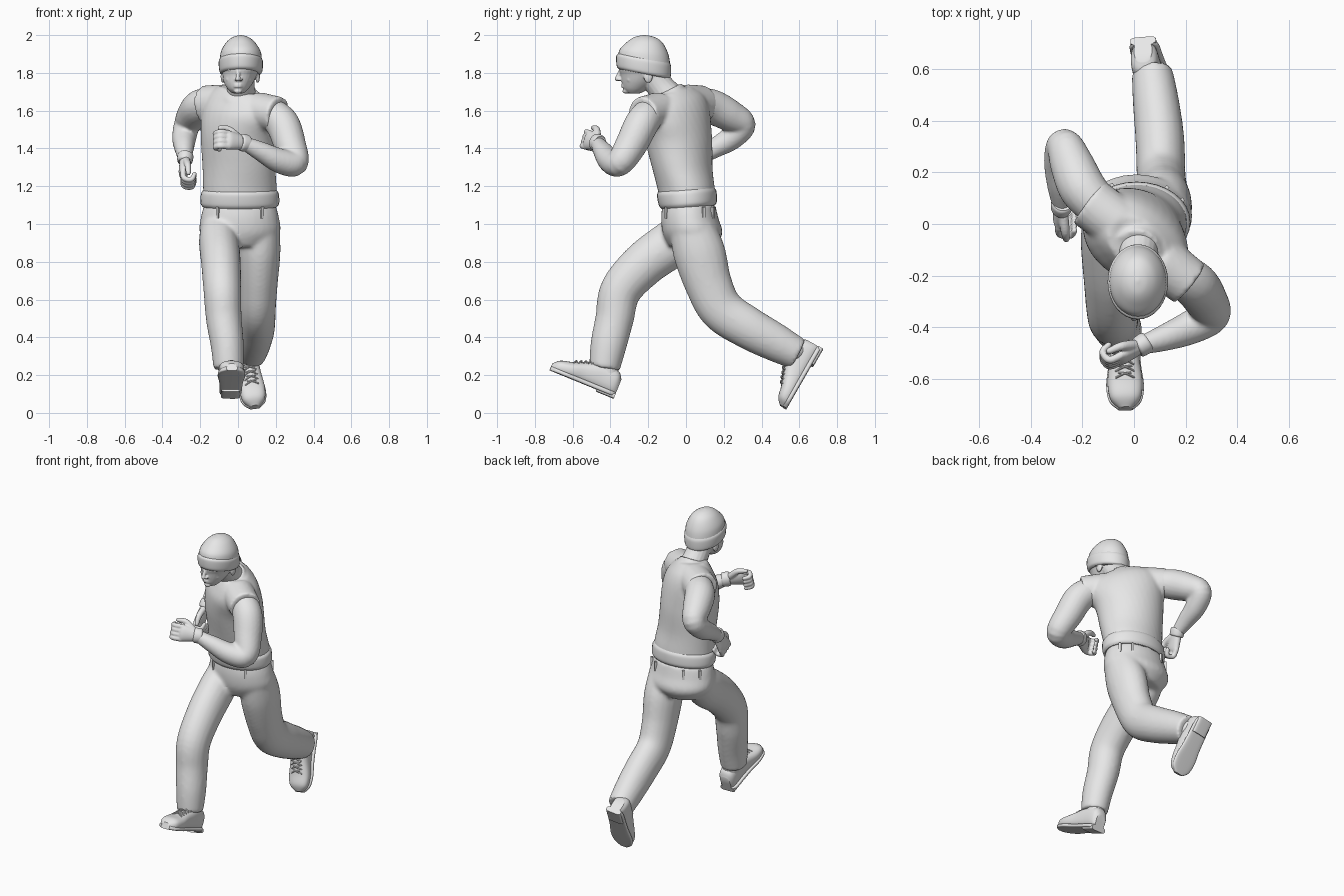
import bpy
import bmesh
from math import sin, cos, pi, radians
from mathutils import Vector, Matrix, Euler

if "Cube" in bpy.data.objects:
    bpy.data.objects.remove(bpy.data.objects["Cube"], do_unlink=True)

grey = bpy.data.materials.new("plain_grey")
grey.use_nodes = True
grey.diffuse_color = (0.8, 0.8, 0.8, 1)
grey.node_tree.nodes["Principled BSDF"].inputs["Base Color"].default_value = grey.diffuse_color

X, Y = Vector((1, 0, 0)), Vector((0, 1, 0))


def smooth_rows(rows, steps=6):
    """Pass a smooth curve through rows of position and size values."""
    pts = [Vector(r) for r in rows]
    out = []
    for i in range(len(pts) - 1):
        b, c = pts[i], pts[i + 1]
        a, d = pts[max(i - 1, 0)], pts[min(i + 2, len(pts) - 1)]
        for k in range(steps):
            t = k / steps
            out.append(b + (c - a) * (t / 2)
                       + (a * 2 - b * 5 + c * 4 - d) * (t * t / 2)
                       + (b * 3 - a - c * 3 + d) * (t * t * t / 2))
    return out + [pts[-1]]


def skin(bm, rings):
    """Bridge neighbouring rings and close both ends."""
    loops = [[bm.verts.new(p) for p in ring] for ring in rings]
    n = len(loops[0])
    for lo, hi in zip(loops, loops[1:]):
        for i in range(n):
            j = (i + 1) % n
            bm.faces.new((lo[i], lo[j], hi[j], hi[i]))
    bm.faces.new(loops[0][::-1])
    bm.faces.new(loops[-1])


def loft(bm, rows, n=32, power=1.0):
    """Rows hold x, y, z, half width, half depth and optional yaw, tilt, pitch."""
    rings = []
    for r in smooth_rows([tuple(r) + (0,) * (8 - len(r)) for r in rows]):
        turn = Euler([radians(v) for v in (r[7], r[6], r[5])]).to_matrix()
        ring = []
        for i in range(n):
            c, s = cos(2 * pi * i / n), sin(2 * pi * i / n)
            c = abs(c) ** power * (1 if c > 0 else -1)
            s = abs(s) ** power * (1 if s > 0 else -1)
            ring.append(Vector(r[:3]) + turn @ Vector((r[3] * c, r[4] * s, 0)))
        rings.append(ring)
    skin(bm, rings)


def tube(bm, rows, side=X, n=20, dome=True):
    """Rows hold x, y, z, radius and an optional second radius."""
    rows = smooth_rows([tuple(r) if len(r) == 5 else tuple(r) + (r[3],) for r in rows])
    mids = [Vector(r[:3]) for r in rows]
    spans = []
    for i, r in enumerate(rows):
        t = (mids[min(i + 1, len(mids) - 1)] - mids[max(i - 1, 0)]).normalized()
        spans.append((mids[i], t, r[3], r[4]))
    if dome:
        def cap(span, sign):
            m, t, a, b = span
            return [(m + t * sign * a * sin(q), t, a * cos(q), b * cos(q))
                    for q in (0.5, 1.0, 1.4)]
        spans = cap(spans[0], -1)[::-1] + spans + cap(spans[-1], 1)
    rings = []
    for m, t, a, b in spans:
        u = (side - t * side.dot(t)).normalized()
        v = t.cross(u)
        rings.append([m + u * a * cos(2 * pi * i / n) + v * b * sin(2 * pi * i / n)
                      for i in range(n)])
    skin(bm, rings)


def blob(bm, place, size):
    m = Matrix.Translation(place) @ Matrix.Diagonal((*size, 1))
    bmesh.ops.create_uvsphere(bm, u_segments=16, v_segments=10, radius=1, matrix=m)


def finish(name, bm, voxel=0, relax=0, frame=None):
    """Turn the bmesh into an object, optionally fused into one skin."""
    if frame:
        bm.transform(frame)
    bmesh.ops.recalc_face_normals(bm, faces=bm.faces)
    mesh = bpy.data.meshes.new(name)
    bm.to_mesh(mesh)
    bm.free()
    mesh.materials.append(grey)
    mesh.polygons.foreach_set("use_smooth", [True] * len(mesh.polygons))
    mesh.set_sharp_from_angle(angle=radians(40))
    ob = bpy.data.objects.new(name, mesh)
    bpy.context.collection.objects.link(ob)
    if voxel:
        fuse = ob.modifiers.new("fuse", 'REMESH')
        fuse.mode, fuse.voxel_size, fuse.use_smooth_shade = 'VOXEL', voxel, True
        soft = ob.modifiers.new("soften", 'SMOOTH')
        soft.factor, soft.iterations = 0.5, relax
    return ob


def frame_of(origin, forward, up, scale=1):
    """Local x is across, y is up and z is forward."""
    f = Vector(forward).normalized()
    u = Vector(up)
    u = (u - f * u.dot(f)).normalized()
    basis = Matrix((u.cross(f), u, f)).transposed().to_4x4()
    return Matrix.Translation(origin) @ basis @ Matrix.Scale(scale, 4)


# Vest: twisted trunk, shoulder caps and collar
bm = bmesh.new()
loft(bm, [(.01, .01, 1.11, .195, .145), (.01, .0, 1.19, .195, .152),
          (.005, -.02, 1.3, .195, .158, -14), (0, -.04, 1.45, .205, .17, -28, 3),
          (.01, -.06, 1.57, .225, .16, -38, 8), (.02, -.07, 1.65, .21, .13, -40, 12),
          (.015, -.08, 1.71, .13, .09, -40, 12)])
loft(bm, [(.01, -.1, 1.65, .115, .12, 0, 0, 28), (.01, -.112, 1.7, .092, .1, 0, 0, 28)])
tube(bm, [(.1, -.14, 1.6, .1), (.215, -.23, 1.578, .096)], dome=False)
tube(bm, [(-.06, 0, 1.64, .1), (-.175, .085, 1.632, .102)], dome=False)
finish("vest", bm, .01, 6)

# Vest hem band
bm = bmesh.new()
loft(bm, [(.01, .012, 1.09, .196, .142, 0, 0, 4), (.01, .01, 1.11, .208, .154, 0, 0, 4),
          (.01, .004, 1.16, .206, .158, 0, 0, 4), (.01, .002, 1.18, .194, .15, 0, 0, 4)])
finish("vest_hem", bm)

# Trousers: hips and two legs fused together
bm = bmesh.new()
loft(bm, [(.01, .015, 1.1, .19, .14), (.01, .02, 1.03, .208, .152),
          (.01, .035, .95, .212, .158), (.005, .03, .88, .15, .12)])
tube(bm, [(-.1, 0, .97, .1, .11), (-.1, -.07, .9, .107, .125), (-.09, -.22, .79, .105, .12),
          (-.083, -.345, .65, .1, .11), (-.075, -.378, .5, .095, .102),
          (-.057, -.41, .36, .088, .096), (-.05, -.432, .235, .08, .082)], dome=False)
tube(bm, [(.115, .03, .98, .105, .12), (.115, .07, .85, .11, .138), (.11, .12, .68, .1, .125),
          (.105, .19, .545, .095, .118), (.1, .33, .45, .095, .112),
          (.085, .47, .375, .09, .102), (.07, .59, .312, .08, .086)], dome=False)
finish("trousers", bm, .011, 7)

# Belt loops around the waist
bm = bmesh.new()
for angle in (30, 55, 118, 150, 235, 305):
    a = radians(angle)
    place = Matrix.Translation((.01 + .204 * cos(a), .018 + .15 * sin(a), 1.06))
    bmesh.ops.create_cube(bm, size=1, matrix=place @ Matrix.Rotation(a, 4, 'Z')
                          @ Matrix.Diagonal((.014, .014, .06, 1)))
finish("belt_loops", bm)

# Arms
bm = bmesh.new()
tube(bm, [(.17, -.19, 1.59, .083), (.235, -.235, 1.53, .09), (.275, -.29, 1.42, .085),
          (.3, -.352, 1.325, .072), (.22, -.4, 1.335, .066), (.12, -.44, 1.385, .052),
          (.03, -.47, 1.43, .036)], Y)
finish("left_arm", bm, .009, 5)
bm = bmesh.new()
tube(bm, [(-.14, .07, 1.64, .083), (-.2, .14, 1.62, .092), (-.24, .23, 1.575, .085),
          (-.27, .3, 1.525, .07), (-.285, .24, 1.455, .064), (-.285, .15, 1.4, .052),
          (-.28, .07, 1.345, .036)])
finish("right_arm", bm, .009, 5)


def hand(side, wrist, forward, back, thumb):
    """Loosely clenched hand with a wrist cuff."""
    frame = frame_of(wrist, forward, back, 1.12)
    bm = bmesh.new()
    loft(bm, [(0, 0, -.02, .028, .024), (0, 0, .03, .038, .024),
              (0, 0, .08, .046, .022), (0, -.003, .1, .042, .015)])
    for i in range(4):
        x = (i - 1.5) * .023
        tube(bm, [(x, 0, .085, .014), (x, -.008, .128, .0135), (x, -.045, .132, .0125),
                  (x, -.055, .1, .011)], n=10)
    tube(bm, [(thumb * .025, -.008, .025, .019), (thumb * .06, -.02, .07, .016),
              (thumb * .062, -.028, .115, .012)], Y, n=10)
    finish(side + "_hand", bm, .005, 3, frame)
    bm = bmesh.new()
    loft(bm, [(0, 0, -.025, .035, .034), (0, 0, -.015, .041, .038),
              (0, 0, .012, .041, .036), (0, 0, .02, .034, .03)])
    finish(side + "_cuff", bm, frame=frame)


hand("left", (.03, -.47, 1.43), (-.8, -.5, .15), (.5, -.8, .25), -1)
hand("right", (-.28, .07, 1.345), (-.1, -.5, -.8), (-1, 0, 0), 1)

# Head, neck and facial features
bm = bmesh.new()
loft(bm, [(0, -.275, 1.692, .03, .035), (0, -.265, 1.715, .055, .066),
          (.003, -.245, 1.75, .078, .096), (.01, -.225, 1.79, .092, .122),
          (.015, -.222, 1.83, .102, .132), (.015, -.22, 1.9, .09, .11)])
tube(bm, [(.02, -.06, 1.64, .085), (.015, -.13, 1.72, .074), (.015, -.18, 1.79, .072)])
tube(bm, [(.002, -.342, 1.82, .01), (0, -.356, 1.79, .011), (0, -.364, 1.768, .013)], n=12)
for s in (-1, 1):
    blob(bm, (.003 + s * .012, -.352, 1.765), (.01, .012, .008))
    blob(bm, (.005 + s * .036, -.318, 1.796), (.018, .012, .009))
    blob(bm, (.005 + s * .036, -.322, 1.818), (.028, .014, .008))
    blob(bm, (.005 + s * .048, -.295, 1.765), (.022, .022, .018))
    blob(bm, (.012 + s * .092, -.2, 1.78), (.012, .024, .034))
for z in (1.727, 1.738):
    blob(bm, (0, -.332, z), (.024, .012, .005))
blob(bm, (0, -.318, 1.703), (.022, .018, .013))
finish("head", bm, .005, 2)

# Knitted cap with a folded band
bm = bmesh.new()
loft(bm, [(.015, -.222, 1.85, .112, .142, 0, 0, -10), (.015, -.222, 1.91, .106, .13, 0, 0, -6),
          (.014, -.22, 1.962, .076, .094), (.014, -.22, 1.99, .04, .052),
          (.014, -.22, 2, .004, .005)])
finish("cap_crown", bm)
bm = bmesh.new()
loft(bm, [(.015, -.224, 1.795, .102, .134, 0, 0, -11), (.015, -.224, 1.81, .114, .146, 0, 0, -11),
          (.015, -.224, 1.86, .117, .148, 0, 0, -11), (.015, -.222, 1.878, .108, .139, 0, 0, -10)])
finish("cap_band", bm)


def shoe(side, heel, forward, up, ankle):
    """Laced shoe on a separate sole, with a sock up to the trouser leg."""
    frame = frame_of(heel, forward, up)
    outline = [(0, .035, .1), (.03, .052, .135), (.11, .055, .145), (.19, .059, .118),
               (.27, .068, .088), (.335, .058, .07), (.37, .024, .04)]
    bm = bmesh.new()
    loft(bm, [(0, h / 2, f, w, h / 2) for f, w, h in outline], power=.8)
    finish(side + "_shoe", bm, frame=frame)
    bm = bmesh.new()
    loft(bm, [(0, .013, f, w + .005, .013) for f, w, h in outline], power=.5)
    loft(bm, [(0, .005, f, .05, .016) for f in (.0, .05, .1)], power=.5)
    finish(side + "_sole", bm, frame=frame)
    bm = bmesh.new()
    for i in range(5):
        f, h = .15 + i * .024, .137 - i * .0095
        for s in (-1, 1):
            tube(bm, [(-.034 * s, h - .014, f, .004), (0, h + .002, f + .01, .004),
                      (.034 * s, h - .014, f + .02, .004)], Y, n=8)
    finish(side + "_laces", bm, frame=frame)
    bm = bmesh.new()
    tube(bm, [(*(frame @ Vector((0, .09, .065))), .052), (*ankle, .06)])
    finish(side + "_sock", bm)


shoe("right", (-.04, -.38, .085), (.02, -.93, .38), (0, .36, .93), (-.05, -.42, .28))
shoe("left", (.035, .715, .338), (.15, -.5, -.87), (0, -.87, .5), (.07, .56, .325))
